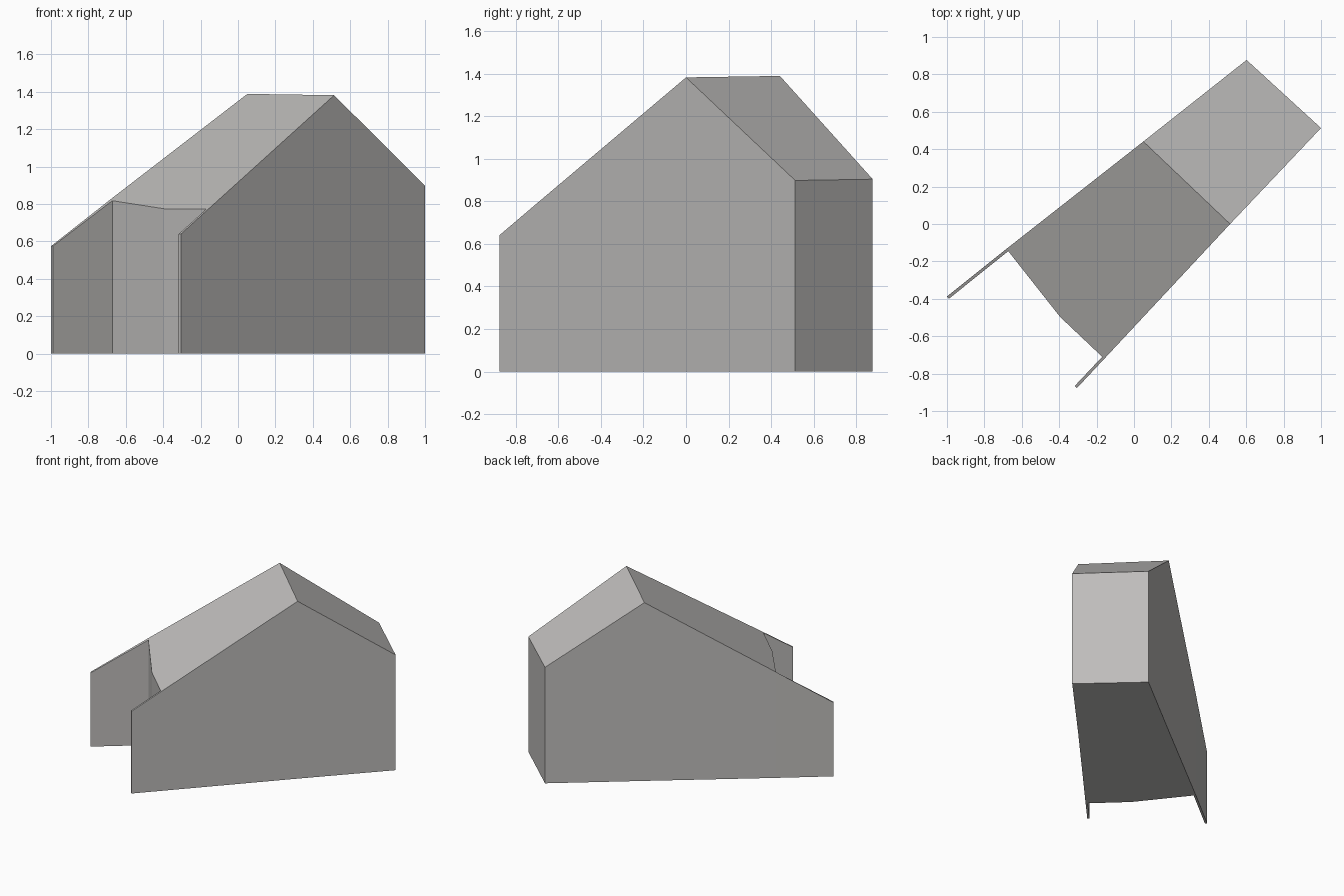
import bpy
import bmesh

if "Cube" in bpy.data.objects:
    bpy.data.objects.remove(bpy.data.objects["Cube"])

# Plan outline, counterclockwise from above: x, y and height of the wall top
PLAN = {
    "left_tip_out": (-1.00, -0.387, 0.575),
    "left_tip_in": (-0.99, -0.40, 0.575),
    "left_root_in": (-0.672, -0.145, 0.818),
    "front_bend": (-0.395, -0.497, 0.775),
    "right_root_in": (-0.17, -0.71, 0.773),
    "right_tip_in": (-0.317, -0.866, 0.64),
    "right_tip_out": (-0.305, -0.877, 0.64),
    "right_root_out": (-0.159, -0.721, 0.773),
    "ridge_right": (0.514, 0.0, 1.382),
    "back_right": (1.00, 0.513, 0.898),
    "back_left": (0.602, 0.877, 0.904),
    "ridge_left": (0.05, 0.441, 1.389),
    "left_root_out": (-0.682, -0.133, 0.825),
}

# Faces of the plan: two wing walls, front slope and back slope
PANELS = [
    ("left_tip_out", "left_tip_in", "left_root_in", "left_root_out"),
    ("right_root_in", "right_tip_in", "right_tip_out", "right_root_out"),
    ("left_root_in", "front_bend", "right_root_in", "right_root_out",
     "ridge_right", "ridge_left", "left_root_out"),
    ("ridge_right", "back_right", "back_left", "ridge_left"),
]

grey = bpy.data.materials.new("plaster grey")
grey.diffuse_color = (0.52, 0.51, 0.50, 1.0)
grey.use_nodes = True
grey.node_tree.nodes["Principled BSDF"].inputs["Base Color"].default_value = grey.diffuse_color

bm = bmesh.new()
top = {k: bm.verts.new(p) for k, p in PLAN.items()}
base = {k: bm.verts.new((p[0], p[1], 0)) for k, p in PLAN.items()}

# Roof and wing tops, with the matching floor
for panel in PANELS:
    bm.faces.new([top[k] for k in panel])
    bm.faces.new([base[k] for k in reversed(panel)])

# Upright walls all round
names = list(PLAN)
for a, b in zip(names, names[1:] + names[:1]):
    bm.faces.new((base[a], base[b], top[b], top[a]))

bmesh.ops.recalc_face_normals(bm, faces=bm.faces)
mesh = bpy.data.meshes.new("gabled_house")
bm.to_mesh(mesh)
bm.free()
mesh.materials.append(grey)
house = bpy.data.objects.new("gabled_house", mesh)
bpy.context.collection.objects.link(house)
